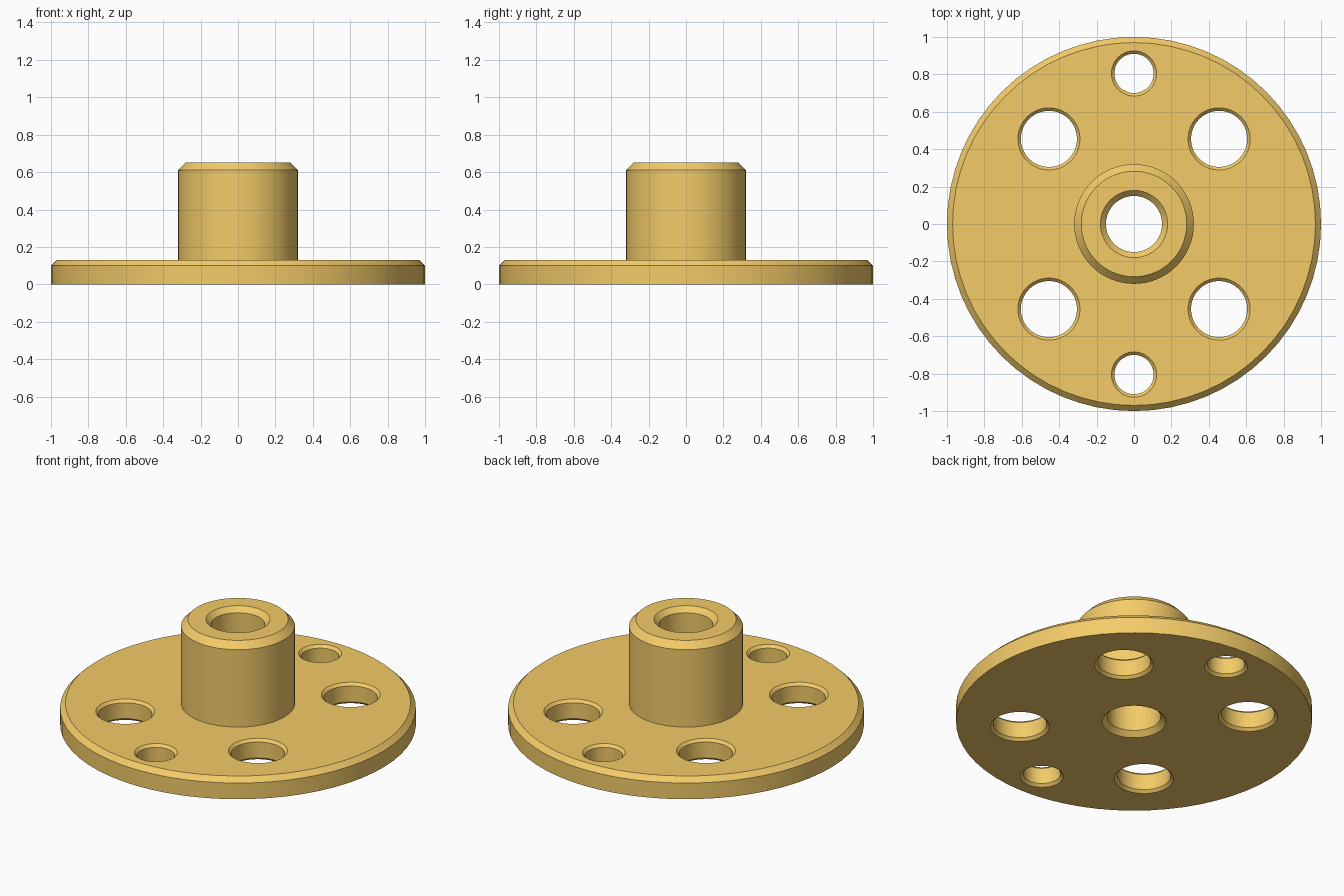
import bpy, bmesh
from math import cos, sin, tau, radians

if "Cube" in bpy.data.objects:
    bpy.data.objects.remove(bpy.data.objects["Cube"])

FLANGE_TOP, HUB_TOP = 0.13, 0.65


def lathe(bm, profile, segments, centre=(0, 0), closed=False):
    """Spin (radius, z) points about a vertical axis; open profiles get flat caps."""
    rings = [[bm.verts.new((centre[0] + r * cos(tau * i / segments),
                            centre[1] + r * sin(tau * i / segments), z))
              for i in range(segments)] for r, z in profile]
    pairs = list(zip(rings, rings[1:]))
    if closed:
        pairs.append((rings[-1], rings[0]))
    else:
        bm.faces.new(rings[0])
        bm.faces.new(rings[-1])
    for a, b in pairs:
        for i in range(segments):
            j = (i + 1) % segments
            bm.faces.new((a[i], a[j], b[j], b[i]))


def make_object(name, bm):
    bmesh.ops.recalc_face_normals(bm, faces=bm.faces)
    mesh = bpy.data.meshes.new(name)
    bm.to_mesh(mesh)
    bm.free()
    obj = bpy.data.objects.new(name, mesh)
    bpy.context.collection.objects.link(obj)
    return obj


# Flange disc, hub and chamfered centre bore as one turned section
bm = bmesh.new()
lathe(bm, [(0.18, 0), (1, 0), (1, FLANGE_TOP - 0.03), (0.97, FLANGE_TOP),
           (0.32, FLANGE_TOP), (0.32, HUB_TOP - 0.04), (0.282, HUB_TOP),
           (0.18, HUB_TOP), (0.15, HUB_TOP - 0.03), (0.15, 0.03)], 64, closed=True)
hub = make_object("flanged_hub", bm)

# Hole cutters, flared at both ends to leave chamfered rims
big, small = 0.455, 0.805
holes = [(x, y, 0.15) for x in (-big, big) for y in (-big, big)]
holes += [(0, y, 0.105) for y in (-small, small)]
c = 0.016
bm = bmesh.new()
for x, y, r in holes:
    lathe(bm, [(r + 2 * c, -c), (r, c), (r, FLANGE_TOP - c),
               (r + 2 * c, FLANGE_TOP + c)], 48, (x, y))
cutter = make_object("hole_cutters", bm)
cutter.hide_render = True

# Cut the bolt and lightening holes
cut = hub.modifiers.new("holes", 'BOOLEAN')
cut.operation = 'DIFFERENCE'
cut.solver = 'EXACT'
cut.object = cutter
bpy.context.view_layer.objects.active = hub
hub.select_set(True)
bpy.ops.object.modifier_apply(modifier=cut.name)
bpy.data.objects.remove(cutter, do_unlink=True)

# Orange finish with crisp chamfer edges
orange = bpy.data.materials.new("orange")
orange.diffuse_color = (0.9, 0.6, 0.14, 1)
orange.use_nodes = True
orange.node_tree.nodes["Principled BSDF"].inputs["Base Color"].default_value = orange.diffuse_color
hub.data.materials.clear()
hub.data.materials.append(orange)
bpy.ops.object.shade_smooth_by_angle(angle=radians(30))
